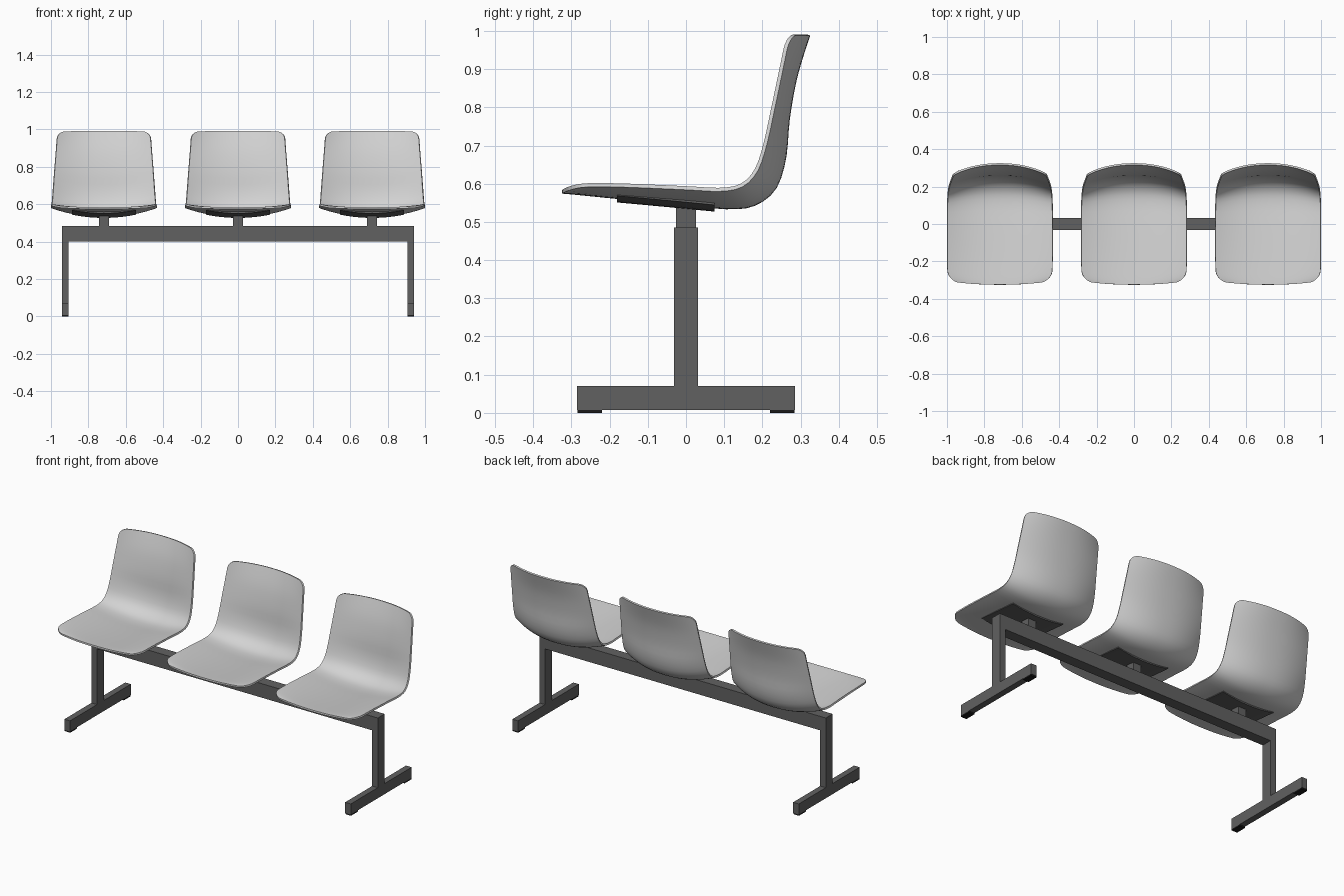
import bpy, bmesh, math
from mathutils import Vector

cube = bpy.data.objects.get("Cube")
if cube:
    bpy.data.objects.remove(cube, do_unlink=True)


def material(name, value):
    mat = bpy.data.materials.new(name)
    mat.use_nodes = True
    colour = (value, value, value, 1)
    mat.diffuse_color = colour
    mat.node_tree.nodes["Principled BSDF"].inputs["Base Color"].default_value = colour
    return mat


SHELL = material("light grey plastic", 0.65)
FRAME = material("dark grey metal", 0.12)
RUBBER = material("black rubber", 0.01)
PITCH = 0.717


def box(name, xs, ys, zs, mat):
    """Box spanning the given x, y and z ranges."""
    bm = bmesh.new()
    bmesh.ops.create_cube(bm, size=1)
    for v in bm.verts:
        v.co = [r[0] if c < 0 else r[1] for c, r in zip(v.co, (xs, ys, zs))]
    return add_object(name, bm, mat)


def add_object(name, bm, mat):
    mesh = bpy.data.meshes.new(name)
    bm.to_mesh(mesh)
    bm.free()
    mesh.materials.append(mat)
    obj = bpy.data.objects.new(name, mesh)
    bpy.context.collection.objects.link(obj)
    return obj


def sheet(name, rows, mat, thickness, offset):
    """Smooth sheet through rows of points, thickened into a solid."""
    bm = bmesh.new()
    grid = [[bm.verts.new(p) for p in row] for row in rows]
    for a, b in zip(grid, grid[1:]):
        for i in range(len(a) - 1):
            bm.faces.new((a[i], a[i + 1], b[i + 1], b[i]))
    obj = add_object(name, bm, mat)
    mod = obj.modifiers.new("thickness", "SOLIDIFY")
    mod.thickness, mod.offset = thickness, offset
    bpy.ops.object.select_all(action="DESELECT")
    obj.select_set(True)
    bpy.context.view_layer.objects.active = obj
    bpy.ops.object.modifier_apply(modifier=mod.name)
    bpy.ops.object.shade_smooth_by_angle(angle=math.radians(40))
    return obj


# Shell profile: centre y, centre z, edge y, edge z, half width
PROFILE = [Vector(p) for p in (
    (-0.325, 0.574, -0.305, 0.584, 0.272),
    (-0.29, 0.571, -0.27, 0.591, 0.28),
    (-0.18, 0.56, -0.17, 0.591, 0.283),
    (0, 0.543, 0, 0.584, 0.283),
    (0.11, 0.533, 0.09, 0.58, 0.283),
    (0.18, 0.542, 0.148, 0.592, 0.281),
    (0.235, 0.585, 0.187, 0.632, 0.277),
    (0.262, 0.665, 0.211, 0.7, 0.272),
    (0.272, 0.77, 0.231, 0.79, 0.265),
    (0.292, 0.88, 0.252, 0.89, 0.257),
    (0.325, 0.988, 0.272, 0.988, 0.25),
)]


def profile_at(t):
    """Smooth curve through the profile points, t from 0 to 1."""
    last = len(PROFILE) - 1
    i = min(int(t * last), last - 1)
    f = t * last - i
    a, b, c, d = (PROFILE[min(max(k, 0), last)] for k in range(i - 1, i + 3))
    return b + (c - a) * (f / 2) + (a * 2 - b * 5 + c * 4 - d) * (f * f / 2) \
        + (b * 3 - a - c * 3 + d) * (f ** 3 / 2)


def corner_inset(depth, radius):
    if depth >= radius:
        return 0
    return radius - math.sqrt(max(0, radius ** 2 - (radius - depth) ** 2))


def shell_rows(steps=44, columns=24):
    rows = []
    for j in range(steps + 1):
        t = (1 - math.cos(math.pi * j / steps)) / 2
        cy, cz, ey, ez, half = profile_at(t)
        width = half - corner_inset(cy - PROFILE[0][0], 0.055) \
            - corner_inset(PROFILE[-1][1] - cz, 0.04)
        row = []
        for i in range(columns + 1):
            x = width * (2 * i / columns - 1)
            k = (abs(x) / half) ** 2.2
            row.append((x, cy + (ey - cy) * k, cz + (ez - cz) * k))
        rows.append(row)
    return rows


# Curved plate that carries each shell
def plate_rows(columns=12):
    rows = []
    for y, z in ((-0.18, 0.557), (-0.05, 0.545), (0.075, 0.533)):
        xs = [0.17 * (2 * i / columns - 1) for i in range(columns + 1)]
        rows.append([(x, y, z + 0.6 * x * x) for x in xs])
    return rows


# Three seats along the beam
for side, label in ((-1, "right"), (0, "middle"), (1, "left")):
    x = side * PITCH
    seat = sheet(label + "_seat_shell", shell_rows(), SHELL, 0.01, 1)
    plate = sheet(label + "_seat_plate", plate_rows(), FRAME, 0.012, 0)
    seat.location.x = plate.location.x = x
    box(label + "_seat_stem", (x - 0.026, x + 0.026), (-0.026, 0.026),
        (0.48, 0.542), FRAME)

# Beam
box("beam", (-0.942, 0.942), (-0.032, 0.032), (0.402, 0.485), FRAME)

# Legs, floor bars and foot pads
for side, label in ((-1, "right"), (1, "left")):
    xs = sorted((side * 0.905, side * 0.942))
    box(label + "_leg", xs, (-0.032, 0.032), (0.07, 0.402), FRAME)
    box(label + "_floor_bar", xs, (-0.286, 0.286), (0.008, 0.071), FRAME)
    for end, place in ((-1, "front"), (1, "back")):
        ys = sorted((end * 0.22, end * 0.284))
        box(label + "_" + place + "_foot_pad", xs, ys, (0, 0.008), RUBBER)
